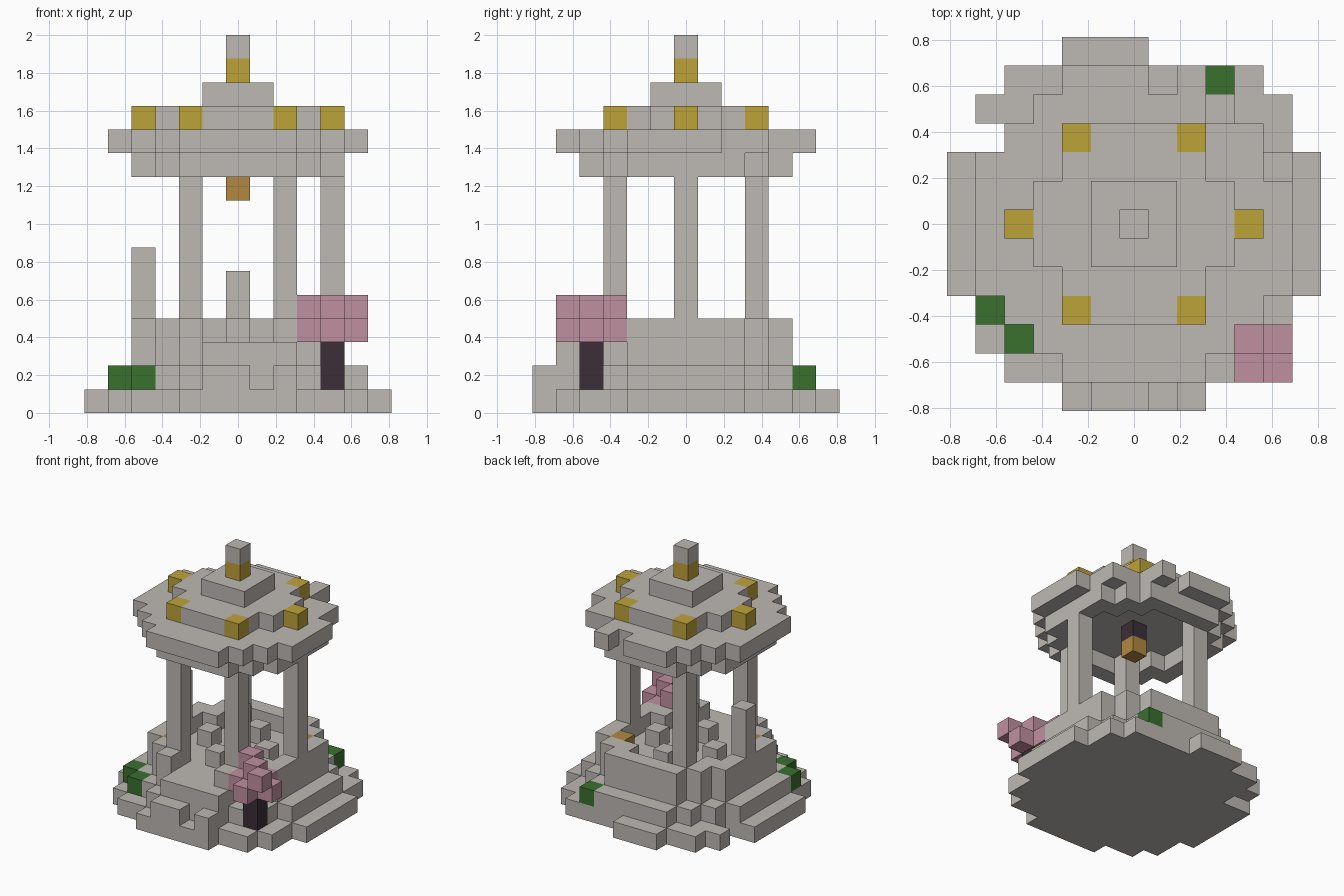
import bpy
import bmesh
from mathutils import Vector

cube = bpy.data.objects.get("Cube")
if cube:
    bpy.data.objects.remove(cube, do_unlink=True)

UNIT = 0.125  # edge of one block


def material(name, rgb):
    mat = bpy.data.materials.new(name)
    mat.use_nodes = True
    mat.diffuse_color = (*rgb, 1)
    mat.node_tree.nodes["Principled BSDF"].inputs["Base Color"].default_value = (*rgb, 1)
    return mat


STONE = material("pale stone", (0.515, 0.485, 0.456))
GOLD = material("gold", (0.515, 0.366, 0.042))
GREEN = material("moss green", (0.042, 0.162, 0.027))
PINK = material("blossom pink", (0.527, 0.279, 0.352))
DARK = material("dark wood", (0.045, 0.027, 0.040))
AMBER = material("amber", (0.434, 0.246, 0.051))

parts = []


def part(name, mat, cells):
    parts.append((name, mat, set(cells)))


def disc(radius, k, hole=0.0):
    """Blocks of a round layer, with an optional round hole."""
    span = range(-6, 7)
    return {(i, j, k) for i in span for j in span
            if hole ** 2 <= i * i + j * j <= radius ** 2}


def stack(i, j, low, high):
    return {(i, j, k) for k in range(low, high)}


# Stepped base with worn edges
part("base_slab", STONE, disc(6.5, 0) - {(1, 6, 0), (2, 6, 0), (-5, 3, 0)})
part("base_step", STONE, disc(5.5, 1))
part("floor", STONE, disc(4.5, 2))

# Raised rim, open at the entrance, with two glowing blocks
lamps = {(3, 2, 3), (-3, -2, 3)}
entrance = {(i, -4, 3) for i in (-1, 0, 1)}
part("floor_rim", STONE, disc(4.5, 3, 3.5) - lamps - entrance)
part("floor_lamps", AMBER, lamps)

# Broken entrance stairs
part("lower_stair", STONE, {(i, -6, 1) for i in (-1, 0, 2)})
part("upper_stair", STONE, {(i, -5, 2) for i in range(-1, 3)})

# Pedestal and four stools
part("pedestal", STONE, stack(0, 0, 3, 6))
part("stools", STONE, {(2, 0, 3), (-2, 0, 3), (0, 2, 3), (0, -2, 3)})

# Columns: four whole, one broken, one lost
for n, (i, j) in enumerate([(-2, -3), (2, -3), (4, 0), (-2, 3)]):
    part(f"column_{n + 1}", STONE, stack(i, j, 4, 10))
part("broken_column", STONE, stack(-4, 0, 4, 7))

# Roof layers
part("roof_ring", STONE, disc(4.5, 10, 3.5))
part("roof_eave", STONE, disc(5.5, 11) - {(1, 5, 11), (5, 2, 11), (3, 4, 11)})
part("roof_dome", STONE, disc(3.5, 12))
part("roof_cap", STONE, disc(1.5, 13))
part("roof_studs", GOLD, {(i, j, 12) for i in (-2, 2) for j in (-3, 3)}
     | {(-4, 0, 12), (4, 0, 12)})
part("finial_band", GOLD, {(0, 0, 14)})
part("finial_tip", STONE, {(0, 0, 15)})

# Hanging lantern
part("lantern_chain", DARK, {(0, 0, 10)})
part("lantern", AMBER, {(0, 0, 9)})

# Small blossom tree
part("tree_trunk", DARK, stack(4, -4, 1, 3))
part("tree_blossom", PINK,
     {(4, -4, 3), (3, -4, 3), (5, -4, 3), (4, -5, 3), (4, -3, 3)}
     | {(4 + d, -4 + d * -1, 4) for d in (-1, 0, 1)})

# Bushes on the base
part("bushes", GREEN, {(-5, -3, 1), (-4, -4, 1), (3, 5, 1)})

filled = set().union(*(cells for _, _, cells in parts))


def build(name, mat, cells):
    """Mesh the exposed block faces of one part."""
    bm = bmesh.new()
    for cell in sorted(cells):
        centre = Vector(cell) + Vector((0, 0, 0.5))
        for axis in range(3):
            for sign in (-1, 1):
                normal = Vector((0, 0, 0))
                normal[axis] = sign
                if tuple(int(c + d) for c, d in zip(cell, normal)) in filled:
                    continue
                u = Vector((0, 0, 0))
                u[(axis + 1) % 3] = 0.5
                v = normal.cross(u)
                mid = centre + normal * 0.5
                corners = (mid - u - v, mid + u - v, mid + u + v, mid - u + v)
                bm.faces.new([bm.verts.new(c * UNIT) for c in corners])
    bmesh.ops.remove_doubles(bm, verts=bm.verts, dist=0.001)
    mesh = bpy.data.meshes.new(name)
    bm.to_mesh(mesh)
    bm.free()
    mesh.materials.append(mat)
    obj = bpy.data.objects.new(name, mesh)
    bpy.context.scene.collection.objects.link(obj)


for spec in parts:
    build(*spec)
